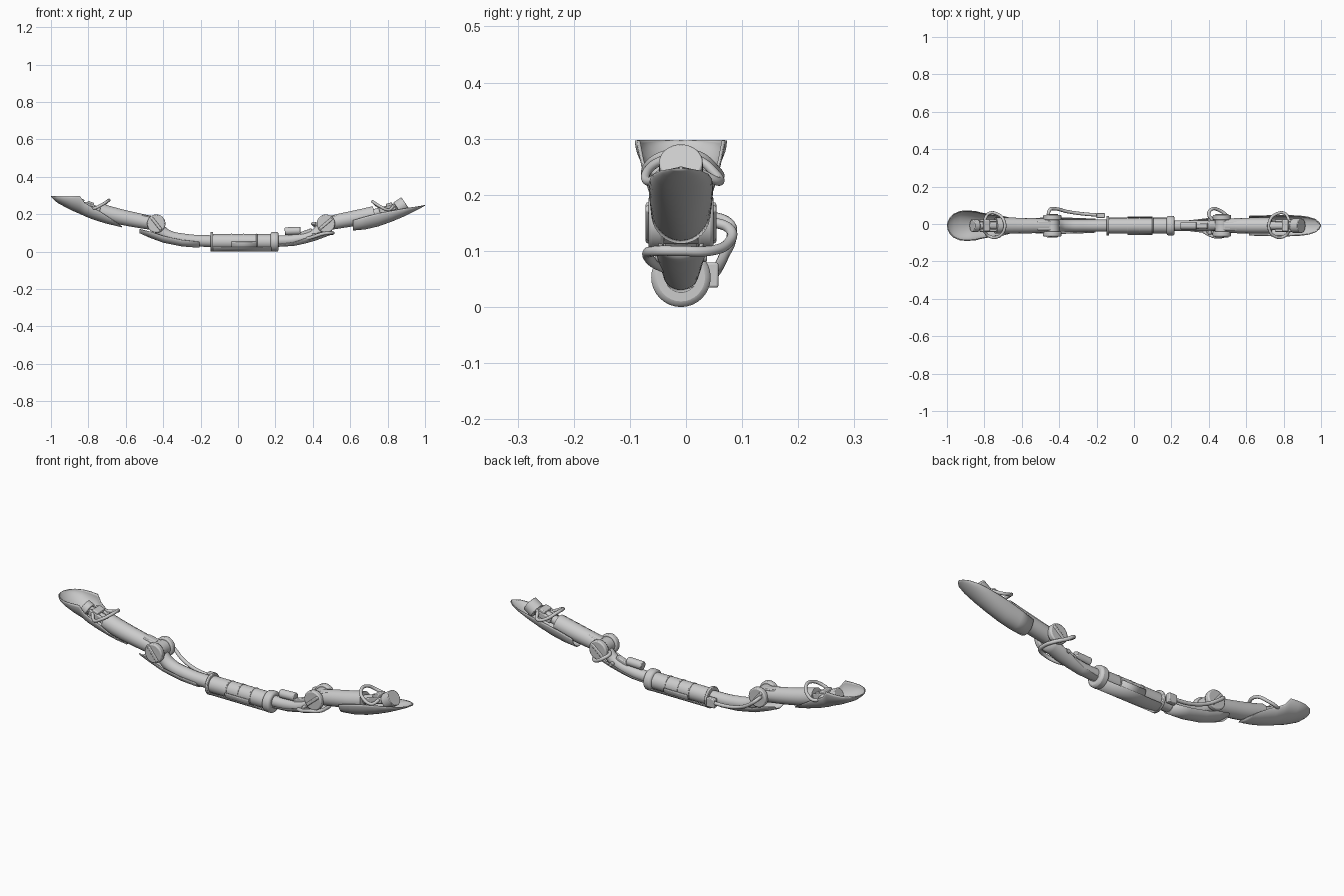
import bpy, bmesh, math
from mathutils import Vector

if "Cube" in bpy.data.objects:
    bpy.data.objects.remove(bpy.data.objects["Cube"])

YC = -0.009  # centre line of the limb in y


def finish(name, obj, angle=40):
    obj.name = name
    bpy.ops.object.select_all(action='DESELECT')
    obj.select_set(True)
    bpy.context.view_layer.objects.active = obj
    bpy.ops.object.shade_smooth_by_angle(angle=math.radians(angle))
    return obj


def bevel(obj, width, seg=2):
    m = obj.modifiers.new("bevel", 'BEVEL')
    m.width, m.segments, m.limit_method = width, seg, 'ANGLE'


def rod(name, a, b, r, bev=0.004, verts=32):
    a, b = Vector(a), Vector(b)
    d = b - a
    bpy.ops.mesh.primitive_cylinder_add(vertices=verts, radius=r, depth=d.length,
                                        location=(a + b) / 2 + Vector((0, YC, 0)))
    o = bpy.context.object
    o.rotation_euler = d.to_track_quat('Z', 'Y').to_euler()
    if bev:
        bevel(o, bev)
    return finish(name, o)


def box(name, loc, size, tilt=0, bev=0.004):
    bpy.ops.mesh.primitive_cube_add(size=1, location=Vector(loc) + Vector((0, YC, 0)),
                                    rotation=(0, tilt, 0))
    o = bpy.context.object
    o.scale = size
    bpy.ops.object.transform_apply(location=False, rotation=False, scale=True)
    bevel(o, bev)
    return finish(name, o)


def pipe(name, pts, r, radii=None):
    c = bpy.data.curves.new(name, 'CURVE')
    c.dimensions, c.bevel_depth, c.bevel_resolution = '3D', r, 5
    c.resolution_u, c.use_fill_caps = 8, True
    s = c.splines.new('BEZIER')
    s.bezier_points.add(len(pts) - 1)
    for i, (bp, p) in enumerate(zip(s.bezier_points, pts)):
        bp.co = Vector(p) + Vector((0, YC, 0))
        bp.handle_left_type = bp.handle_right_type = 'AUTO'
        bp.radius = radii[i] if radii else 1
    o = bpy.data.objects.new(name, c)
    bpy.context.collection.objects.link(o)
    bpy.ops.object.select_all(action='DESELECT')
    o.select_set(True)
    bpy.context.view_layer.objects.active = o
    bpy.ops.object.convert(target='MESH')
    return finish(name, bpy.context.object)


def shell(name, stations, thick=0.005, n=24):
    """Open trough: each station is x, centre z, half width, depth, rim angle."""
    bm = bmesh.new()
    rows = []
    for x, zc, ry, rz, amax in stations:
        angs = [math.radians(amax) * (2 * i / n - 1) for i in range(n + 1)]
        rows.append([bm.verts.new((x, YC + ry * math.sin(a), zc - rz * math.cos(a))) for a in angs])
    for p, q in zip(rows, rows[1:]):
        for i in range(n):
            bm.faces.new((p[i], p[i + 1], q[i + 1], q[i]))
    # order gives outward normals when x increases along the stations
    bmesh.ops.recalc_face_normals(bm, faces=bm.faces)
    bm.faces.ensure_lookup_table()
    if bm.faces[len(bm.faces) // 2].normal.z > 0:
        bmesh.ops.reverse_faces(bm, faces=bm.faces)
    me = bpy.data.meshes.new(name)
    bm.to_mesh(me)
    o = bpy.data.objects.new(name, me)
    bpy.context.collection.objects.link(o)
    m = o.modifiers.new("thickness", 'SOLIDIFY')
    m.thickness, m.offset = thick, -1
    return finish(name, o, 50)


# centre hub
Z = 0.053
rod("hub_core", (-.14, 0, Z), (.18, 0, Z), .041)
rod("hub_left_flange", (-.147, 0, Z), (-.133, 0, Z), .053, .003)
rod("hub_right_collar", (.175, 0, Z), (.217, 0, Z), .053, .01)
for i, x in enumerate((-.035, .03, .1)):
    rod(f"hub_seam_{i}", (x - .003, 0, Z), (x + .003, 0, Z), .043, .001)
shell("hub_side_cover", [(x, Z, .050, .050, 90) for x in (-.035, .1)])
shell("hub_keel", [(x, Z, .052, .052, 55) for x in (-.135, .18)])

# inner limbs
pipe("left_inner_limb", [(-.14, 0, .056), (-.28, 0, .064), (-.38, 0, .088), (-.44, 0, .14)], .032)
pipe("right_inner_limb", [(.2, 0, .058), (.3, 0, .064), (.4, 0, .088), (.46, 0, .138)], .028)
shell("left_inner_shell", [(-.527, .125, .042, .026, 80), (-.47, .110, .044, .036, 85),
                           (-.40, .087, .044, .039, 85), (-.3, .066, .042, .038, 85),
                           (-.206, .058, .038, .037, 80)])
shell("right_inner_shell", [(.217, .06, .031, .034, 50), (.3, .066, .034, .035, 60),
                            (.36, .08, .038, .036, 75), (.42, .1, .044, .039, 85),
                            (.47, .115, .045, .035, 85), (.502, .122, .042, .03, 80)])
rod("top_actuator", (.25, 0, .109), (.335, 0, .112), .021)
box("actuator_mount", (.365, 0, .1), (.07, .028, .03), -.35)

# joints
for side, x, z, t in (("left", -.437, .15, .9), ("right", .47, .15, -.7)):
    rod(side + "_joint_core", (x, -.05, z), (x, .05, z), .038)
    for s, e in ((-1, "front"), (1, "back")):
        rod(f"{side}_joint_{e}_cheek", (x, s * .03, z), (x, s * .058, z), .049, .006)
        box(f"{side}_joint_{e}_bar", (x, s * .056, z), (.085, .014, .016), t)
    box(side + "_joint_yoke", (x * 1.09, 0, z + .012), (.09, .05, .06), -.2 if x > 0 else .2)

# outer limbs with thin struts and end discs
pipe("left_outer_limb", [(-.46, 0, .153), (-.56, 0, .172), (-.66, 0, .194), (-.74, 0, .217)],
     .043, [.88, .95, 1, 1])
pipe("right_outer_limb", [(.49, 0, .153), (.56, 0, .167), (.64, 0, .182), (.73, 0, .202)],
     .043, [.88, .95, 1, 1])
rod("left_strut", (-.73, 0, .212), (-.86, 0, .255), .022)
rod("right_strut", (.71, 0, .2), (.87, 0, .245), .022)
rod("left_end_disc", (-.835, 0, .245), (-.865, 0, .26), .034)
rod("right_end_disc", (.853, 0, .23), (.895, 0, .259), .039, .003)
for s, e in ((-1, "front"), (1, "back")):
    box(f"left_clamp_{e}", (-.78, s * .026, .238), (.09, .014, .03), .33)
    box(f"right_clamp_{e}", (.80, s * .026, .228), (.09, .014, .03), -.28)
box("left_clamp_block", (-.79, 0, .252), (.035, .06, .03), .33)
box("right_clamp_block", (.81, 0, .245), (.035, .06, .03), -.28)

# outer scoop shells
shell("left_scoop", [(-.62, .180, .048, .050, 15), (-.66, .190, .051, .050, 55),
                     (-.70, .200, .054, .051, 78), (-.74, .216, .058, .055, 90),
                     (-.78, .236, .064, .062, 90), (-.82, .262, .071, .072, 90),
                     (-.845, .297, .078, .095, 90), (-.89, .297, .082, .076, 90),
                     (-.93, .297, .079, .055, 90), (-.965, .297, .064, .036, 90),
                     (-.985, .297, .044, .019, 90), (-.996, .297, .023, .007, 90),
                     (-1, .297, .003, .002, 90)])
shell("right_scoop", [(.615, .168, .053, .055, 90), (.68, .187, .055, .068, 90),
                      (.75, .205, .057, .070, 90), (.82, .218, .057, .058, 90),
                      (.88, .229, .055, .044, 90), (.93, .237, .049, .028, 90),
                      (.97, .243, .036, .014, 90), (.99, .246, .020, .005, 90),
                      (1, .248, .003, .002, 90)])

# cables
loop = [(.80, .03, .25), (.775, .066, .232), (.73, .062, .245), (.695, .025, .272),
        (.695, -.025, .272), (.73, -.06, .25), (.775, -.056, .232), (.80, -.03, .25)]
pipe("left_end_cable", [(-x, y, z) for x, y, z in loop], .008)
pipe("right_end_cable", [(x + .03, y, z - .008) for x, y, z in loop], .008)
pipe("left_joint_cable", [(-.46, .04, .165), (-.45, .085, .15), (-.42, .09, .125),
                          (-.36, .076, .09), (-.28, .064, .066), (-.18, .056, .058)], .009)
box("left_cable_plug", (-.178, .054, .057), (.045, .026, .045))
pipe("right_joint_cable", [(.37, -.03, .07), (.405, -.05, .08), (.45, -.06, .095), (.495, -.045, .1),
                           (.507, 0, .1), (.495, .05, .1), (.45, .085, .115),
                           (.415, .088, .138), (.40, .06, .15), (.42, .03, .148)], .009)
rod("right_shell_pin", (.405, -.046, .09), (.405, .046, .09), .01, .002)
